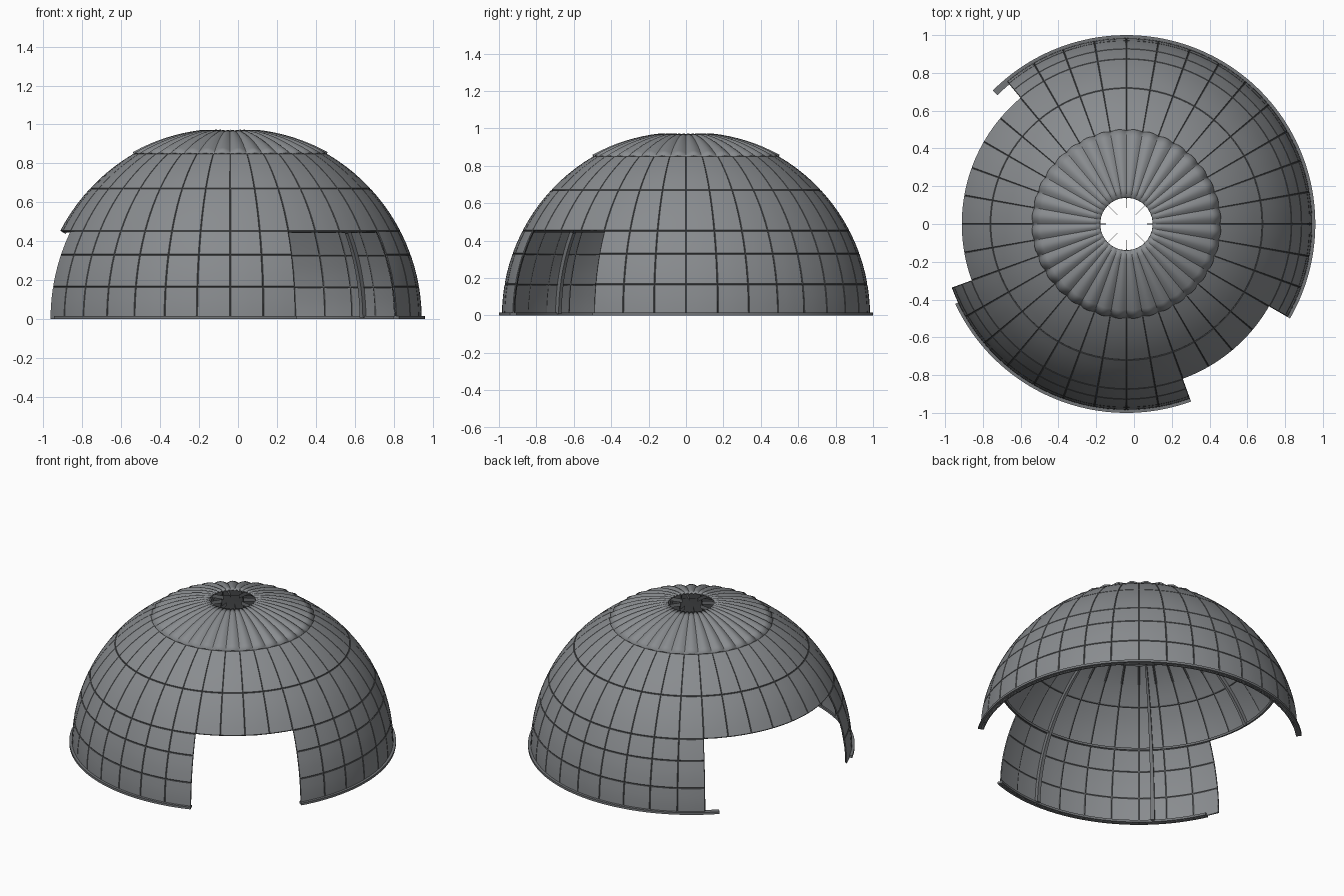
import bpy, bmesh, math
from mathutils import Vector

if "Cube" in bpy.data.objects:
    bpy.data.objects.remove(bpy.data.objects["Cube"])

CX, R = -0.04, 0.984          # dome centre in x, outer radius
DOOR_TOP, CAP_LOW, CAP_TOP = 27.4, 59.7, 81.8
WALLS = [(-30, 130), (200, 290)]
ROWS = [9.7, 19.6, DOOR_TOP, 43.0]


def material(name, rgb):
    m = bpy.data.materials.new(name)
    m.diffuse_color = (*rgb, 1)
    m.use_nodes = True
    m.node_tree.nodes["Principled BSDF"].inputs["Base Color"].default_value = m.diffuse_color
    return m


GREY = material("panel grey", (0.25, 0.262, 0.275))
SEAM = material("seam grey", (0.10, 0.105, 0.11))
TRIM = material("trim grey", (0.17, 0.178, 0.187))


def polar(az, el, r):
    a, e = math.radians(az), math.radians(el)
    return Vector((CX + r * math.cos(e) * math.cos(a), r * math.cos(e) * math.sin(a), r * math.sin(e)))


def finish(name, bm, mats, angle=30):
    bmesh.ops.delete(bm, geom=[v for v in bm.verts if not v.link_faces], context='VERTS')
    me = bpy.data.meshes.new(name)
    bm.to_mesh(me)
    bm.free()
    for m in mats:
        me.materials.append(m)
    ob = bpy.data.objects.new(name, me)
    bpy.context.collection.objects.link(ob)
    bpy.ops.object.select_all(action='DESELECT')
    ob.select_set(True)
    bpy.context.view_layer.objects.active = ob
    bpy.ops.object.shade_smooth_by_angle(angle=math.radians(angle))
    return ob


def thicken(ob, t):
    mod = ob.modifiers.new("thickness", 'SOLIDIFY')
    mod.thickness, mod.offset = t, -1


def sphere_grid(azs, els, radius, keep=lambda a, e: True, seam=lambda a, e: False):
    """Closed ring of quads over azimuth and elevation."""
    bm = bmesh.new()
    grid = [[bm.verts.new(polar(a, e, radius(a, e))) for a in azs] for e in els]
    n = len(azs)
    for j in range(len(els) - 1):
        for i in range(n):
            k = (i + 1) % n
            am = (azs[i] + (azs[k] if k else azs[0] + 360)) / 2
            em = (els[j] + els[j + 1]) / 2
            if keep(am, em):
                f = bm.faces.new((grid[j][i], grid[j][k], grid[j + 1][k], grid[j + 1][i]))
                f.material_index = int(seam(am, em))
    return bm


def sweep(name, sections, mat, closed=False):
    """Join matching four-point sections into a solid bar."""
    bm = bmesh.new()
    rows = [[bm.verts.new(p) for p in s] for s in sections]
    m = len(rows)
    for i in range(m if closed else m - 1):
        a, b = rows[i], rows[(i + 1) % m]
        for k in range(4):
            q = (k + 1) % 4
            bm.faces.new((a[k], a[q], b[q], b[k]))
    if not closed:
        bm.faces.new(rows[0])
        bm.faces.new(rows[-1])
    bmesh.ops.recalc_face_normals(bm, faces=bm.faces)
    return finish(name, bm, [mat])


def in_wall(az):
    return any(lo < az + o < hi for lo, hi in WALLS for o in (-360, 0, 360))


# panelled dome: fine V grooves between panels, two doorways left open
W = 0.22
azs = sorted((k * 10 + d) % 360 for k in range(36) for d in (-W, 0, W, 3.33, 6.67))
els, last = [0.0], 0.0
for row in ROWS + [CAP_LOW]:
    steps = max(2, round((row - last) / 3.3))
    els += [last + W + (row - last - 2 * W) * i / steps for i in range(steps + 1)] + [row]
    last = row


def seam_az(a):
    return abs((a + 5) % 10 - 5) < W * 0.9


def seam_el(e):
    return any(abs(e - r) < W * 0.9 for r in ROWS)


dome = finish("dome_panels", sphere_grid(
    azs, els,
    lambda a, e: R - (0.003 if seam_az(a) or seam_el(e) else 0),
    lambda a, e: e > DOOR_TOP or in_wall(a),
    lambda a, e: seam_az(a) or seam_el(e)), [GREY, SEAM], 25)
thicken(dome, 0.009)

# fluted cap with an open top
cap_az = [i * 1.25 for i in range(288)]
cap_el = [CAP_LOW + (CAP_TOP - CAP_LOW) * i / 8 for i in range(9)]


def flute(a, e):
    depth = 0.032 * math.cos(math.radians(e))
    return R - 0.006 + depth * abs(math.sin(math.radians(a * 18)))


cap = finish("fluted_cap", sphere_grid(cap_az, cap_el, flute), [GREY], 40)
thicken(cap, 0.009)

# base flange under each wall, running slightly past the doorway edge
for n, (lo, hi) in enumerate([(-30, 135), (205, 290)]):
    secs = []
    steps = (hi - lo) // 2
    for i in range(steps + 1):
        a = math.radians(lo + (hi - lo) * i / steps)
        secs.append([Vector((CX + r * math.cos(a), r * math.sin(a), z))
                     for r, z in ((0.965, 0), (1.0, 0), (1.0, 0.015), (0.965, 0.015))])
    sweep(f"base_flange_{n + 1}", secs, TRIM)

# inner meridian ribs, tapering toward the top opening
for k in range(8):
    az = k * 45
    lo = 0.5 if in_wall(az) else DOOR_TOP
    secs = []
    for i in range(31):
        e = lo + (86 - lo) * i / 30
        secs.append([polar(az + d, e, r) for d, r in
                     ((-0.7, 0.976), (0.7, 0.976), (0.7, 0.952), (-0.7, 0.952))])
    sweep(f"inner_rib_{k + 1}", secs, TRIM)

# inner stiffening rings above the doorways and under the cap
for name, e in (("doorway_ring", DOOR_TOP + 0.5), ("cap_ring", CAP_LOW)):
    secs = [[polar(a * 3, e + d, r) for d, r in
             ((-0.4, 0.977), (0.4, 0.977), (0.4, 0.962), (-0.4, 0.962))] for a in range(120)]
    sweep(name, secs, TRIM, closed=True)
